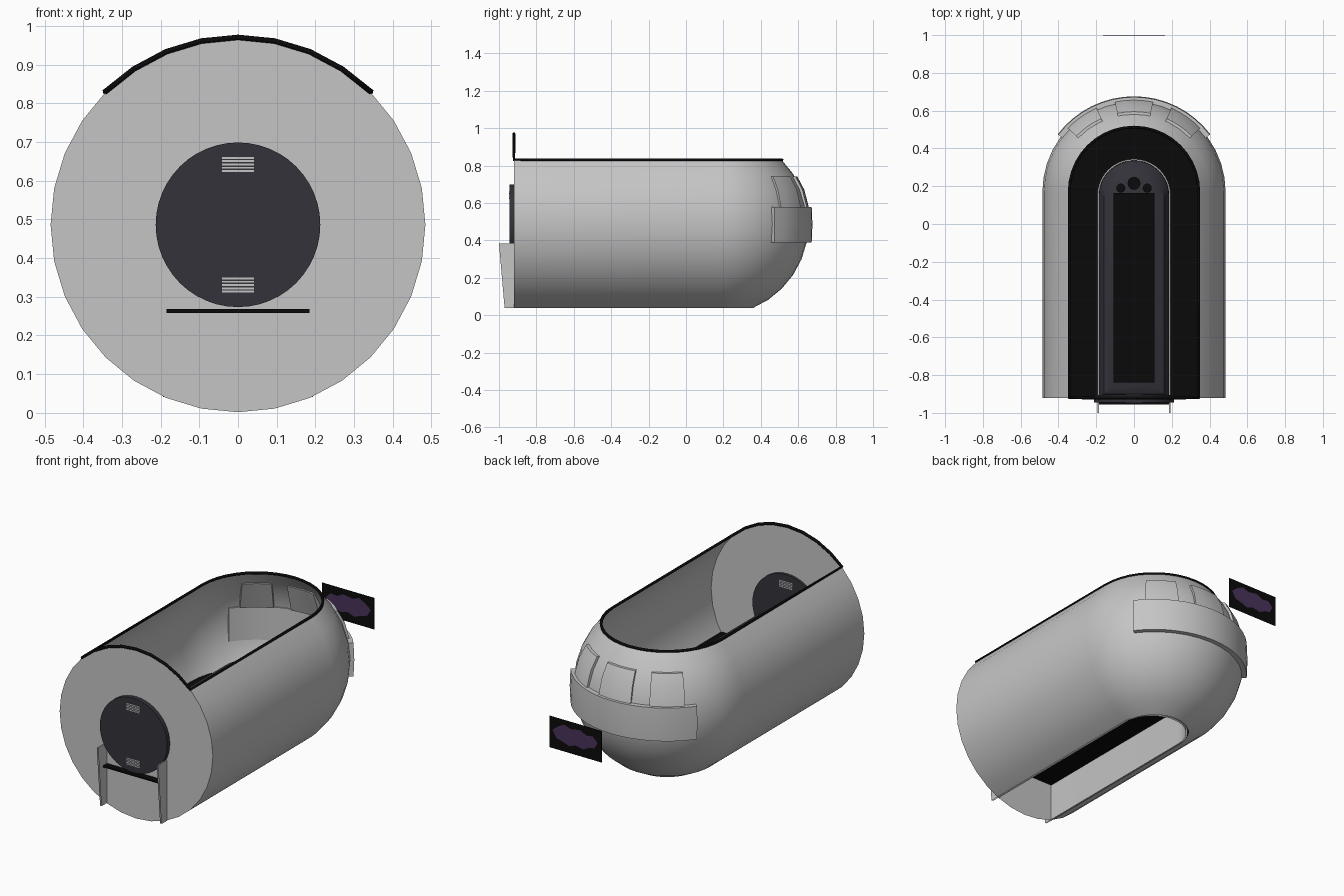
import bpy, math
from math import sin, cos, pi, radians

if "Cube" in bpy.data.objects:
    bpy.data.objects.remove(bpy.data.objects["Cube"])

R, CZ, Y0, YC = 0.485, 0.486, -0.92, 0.17   # hull radius, axis height, front end, dome centre


def mat(name, c):
    m = bpy.data.materials.new(name)
    m.diffuse_color = (*c, 1)
    m.use_nodes = True
    m.node_tree.nodes["Principled BSDF"].inputs["Base Color"].default_value = m.diffuse_color
    return m


GREY = mat("light grey", (0.56, 0.56, 0.56))
DARK = mat("dark slate", (0.034, 0.032, 0.042))
BLACK = mat("black", (0.003, 0.003, 0.003))
PURPLE = mat("purple", (0.065, 0.032, 0.1))


def make(name, verts, faces, m, smooth=False):
    me = bpy.data.meshes.new(name)
    me.from_pydata(verts, [], faces)
    me.materials.append(m)
    me.update()
    ob = bpy.data.objects.new(name, me)
    bpy.context.collection.objects.link(ob)
    if smooth:
        for o in bpy.context.selected_objects:
            o.select_set(False)
        ob.select_set(True)
        bpy.context.view_layer.objects.active = ob
        bpy.ops.object.shade_smooth_by_angle(angle=radians(35))
    return ob


def stadium(r, z, yf=Y0, yc=YC, n=20):
    """U-shaped outline, open at the front."""
    arc = [(r * cos(pi * i / n), yc + r * sin(pi * i / n), z) for i in range(n + 1)]
    return [(r, yf, z)] + arc + [(-r, yf, z)]


def loft(name, rings, m, smooth=True, closed=False, cap=False):
    n = len(rings[0])
    verts = [p for ring in rings for p in ring]
    faces = []
    for k in range(len(rings) - 1):
        for i in range(n if closed else n - 1):
            j = (i + 1) % n
            faces.append((k * n + i, k * n + j, (k + 1) * n + j, (k + 1) * n + i))
    if cap:
        faces.append(tuple(range((len(rings) - 1) * n, len(rings) * n)))
    return make(name, verts, faces, m, smooth)


def box(name, x0, x1, y0, y1, z0, z1, m):
    ring = lambda z: [(x0, y0, z), (x1, y0, z), (x1, y1, z), (x0, y1, z)]
    ob = loft(name, [ring(z0), ring(z1)], m, False, True, True)
    return ob


# hull: capsule cut open at the top (45 deg) and at the bottom (22.5 deg)
step = pi / 16
rings = [stadium(R * sin(k * step), CZ - R * cos(k * step)) for k in range(2, 13)]
loft("hull", rings, GREY)

# front bulkhead
circle = [(R * sin(k * step), Y0, CZ + R * cos(k * step)) for k in range(32)]
make("front_bulkhead", circle, [tuple(range(32))], GREY)

# black rim round the top opening and over the bulkhead
r45 = R * sin(pi / 4)
path = stadium(r45, CZ + r45 + 0.002)
path += [(R * sin(k * step), Y0, CZ + R * cos(k * step)) for k in range(-3, 4)]
cu = bpy.data.curves.new("opening_rim", 'CURVE')
cu.dimensions = '3D'
cu.bevel_depth = 0.008
cu.bevel_resolution = 1
sp = cu.splines.new('POLY')
sp.points.add(len(path) - 1)
for p, c in zip(sp.points, path):
    p.co = (*c, 1)
sp.use_cyclic_u = True
cu.materials.append(BLACK)
bpy.context.collection.objects.link(bpy.data.objects.new("opening_rim", cu))

# round hatch on the bulkhead with vent slats on both sides
disc = [[(0.213 * sin(k * pi / 24), y, CZ + 0.213 * cos(k * pi / 24)) for k in range(48)]
        for y in (-0.905, -0.945)]
hatch = loft("hatch", disc, DARK, True, True, True)
make("hatch_back", disc[0], [tuple(range(48))], DARK)
for zc in (0.642, 0.33):
    for i in range(5):
        z = zc + (i - 2) * 0.0085
        for y in (-0.947, -0.904):
            box("vent_slat", -0.042, 0.042, y, y + 0.002, z - 0.0025, z + 0.0025, GREY)

# black floor and its lip at the front
floor = stadium(0.42, 0.255)
make("floor", floor, [tuple(range(len(floor)))], BLACK)
box("floor_lip", -0.185, 0.185, -0.955, Y0, 0.258, 0.268, BLACK)

# channel wall: U-shaped, running out past the bulkhead as two fins
loft("channel_wall", [stadium(0.186, 0.04, -0.97, 0.15), stadium(0.186, 0.385, -1.0, 0.15),
                      stadium(0.194, 0.385, -1.0, 0.15), stadium(0.194, 0.04, -0.97, 0.15)], GREY)

# console: dark sloping sides, dark top, black panel and three knobs
loft("console", [stadium(0.185, 0.385, -0.915, 0.15), stadium(0.16, 0.44, -0.9, 0.12),
                 stadium(0.115, 0.46, -0.86, 0.12)], DARK, True, True, True)
box("console_panel", -0.108, 0.108, -0.84, 0.165, 0.455, 0.468, BLACK)
for x, y, r in ((-0.07, 0.19, 0.024), (0, 0.215, 0.034), (0.07, 0.19, 0.024)):
    knob = [[(x + r * cos(k * pi / 10), y + r * sin(k * pi / 10), z) for k in range(20)]
            for z in (0.455, 0.472)]
    loft("knob", knob, BLACK, True, True, True)


def arc_block(name, a0, a1, prof, n):
    """Sweep a closed (radius, z) profile round the dome axis; 0 deg points back."""
    secs = []
    for i in range(n + 1):
        a = radians(a0 + (a1 - a0) * i / n)
        secs.append([(r * sin(a), YC + r * cos(a), z) for r, z in prof])
    ob = loft(name, secs, GREY, True, True, True)
    make(name + "_end", secs[0], [tuple(range(len(prof)))], GREY)
    return ob


# bumper band round the dome and three windows above it
arc_block("bumper_band", -53, 53, [(0.468, 0.39), (0.502, 0.39), (0.506, 0.485), (0.502, 0.58), (0.468, 0.58)], 16)
for a0, a1 in ((-12, 12), (24, 46), (-46, -24)):
    arc_block("window_pane", a0, a1, [(0.455, 0.58), (0.486, 0.58), (0.463, 0.67), (0.425, 0.742), (0.4, 0.742)], 4)

# separate black plate behind the dome with a purple patch on both sides
box("rear_plate", -0.165, 0.165, 0.996, 0.998, 0.395, 0.575, BLACK)
blob = [(-.14, .50), (-.11, .53), (-.07, .525), (-.03, .545), (.03, .535), (.07, .55), (.11, .53),
        (.145, .50), (.12, .46), (.08, .45), (.04, .435), (0, .45), (-.05, .44), (-.09, .46), (-.12, .465)]
for y in (0.994, 1.0):
    make("purple_patch", [(x, y, z) for x, z in blob], [tuple(range(len(blob)))], PURPLE)
